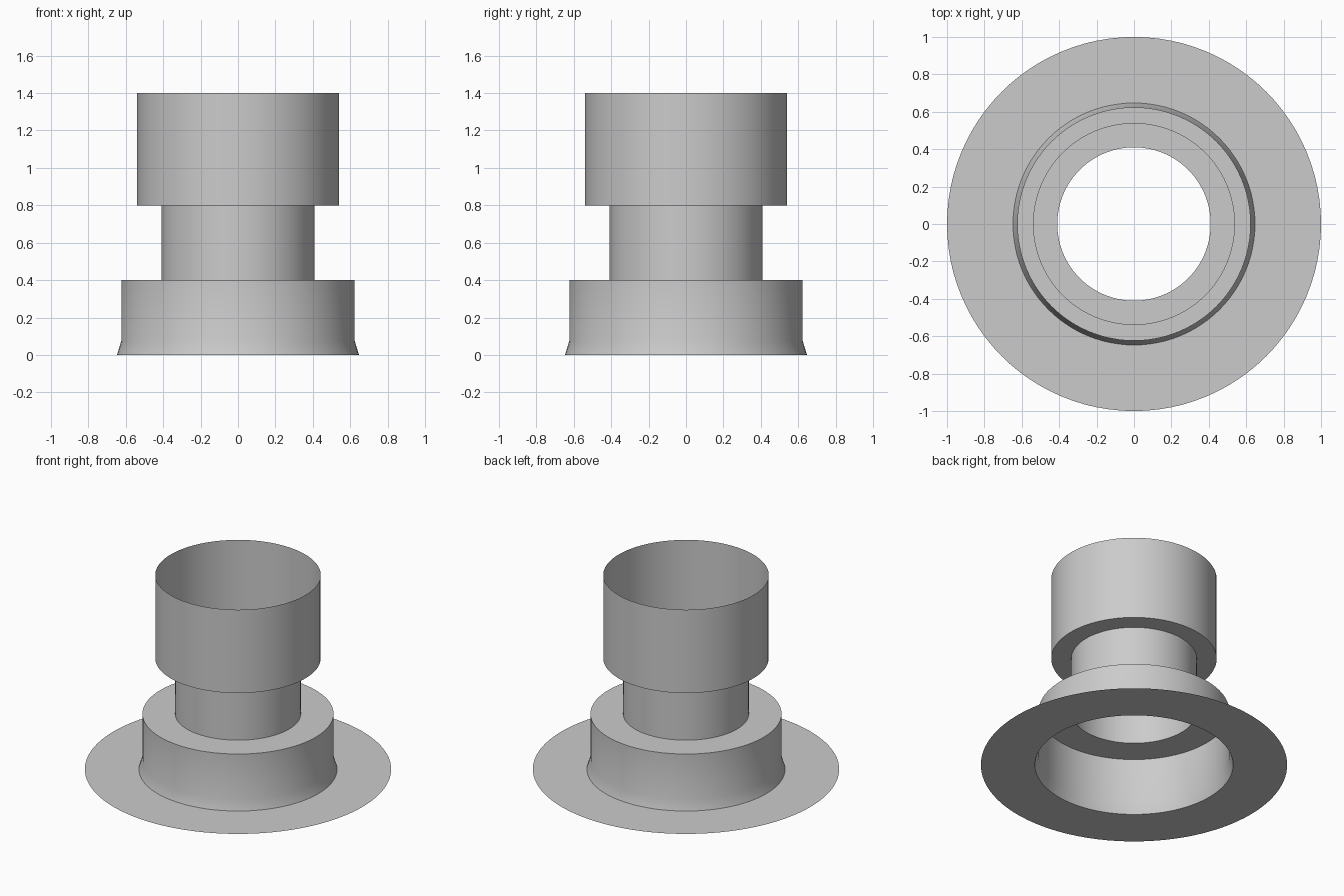
import bpy
import bmesh
from math import cos, sin, pi, radians

cube = bpy.data.objects.get("Cube")
if cube:
    bpy.data.objects.remove(cube, do_unlink=True)

SEGMENTS = 96
GREY = (0.6, 0.6, 0.6, 1.0)

grey = bpy.data.materials.new("plain grey")
grey.use_nodes = True
grey.diffuse_color = GREY
grey.node_tree.nodes["Principled BSDF"].inputs["Base Color"].default_value = GREY


def lathe(name, profile):
    """Revolve an open (radius, height) profile around z into a thin shell."""
    bm = bmesh.new()
    rings = [[bm.verts.new((r * cos(2 * pi * i / SEGMENTS),
                            r * sin(2 * pi * i / SEGMENTS), z))
              for i in range(SEGMENTS)] for r, z in profile]
    for low, high in zip(rings, rings[1:]):
        for i in range(SEGMENTS):
            j = (i + 1) % SEGMENTS
            bm.faces.new((low[i], low[j], high[j], high[i]))
    mesh = bpy.data.meshes.new(name)
    bm.to_mesh(mesh)
    bm.free()
    mesh.materials.append(grey)
    obj = bpy.data.objects.new(name, mesh)
    bpy.context.collection.objects.link(obj)
    bpy.ops.object.select_all(action="DESELECT")
    obj.select_set(True)
    bpy.context.view_layer.objects.active = obj
    bpy.ops.object.shade_smooth_by_angle(angle=radians(30))
    return obj


flange_r, foot_r, collar_r, neck_r, cup_r = 1.0, 0.647, 0.624, 0.41, 0.54
foot_top, collar_top, neck_top, cup_top = 0.075, 0.4, 0.8, 1.4

# Flat ring on the ground
lathe("flange", [(flange_r, 0), (foot_r, 0)])
# Flared collar with its shoulder
lathe("base_collar", [(foot_r, 0), (collar_r, foot_top),
                      (collar_r, collar_top), (neck_r, collar_top)])
# Narrow open tube
lathe("neck", [(neck_r, collar_top), (neck_r, neck_top)])
# Wide open cup with its underside ledge
lathe("upper_cup", [(neck_r, neck_top), (cup_r, neck_top), (cup_r, cup_top)])
